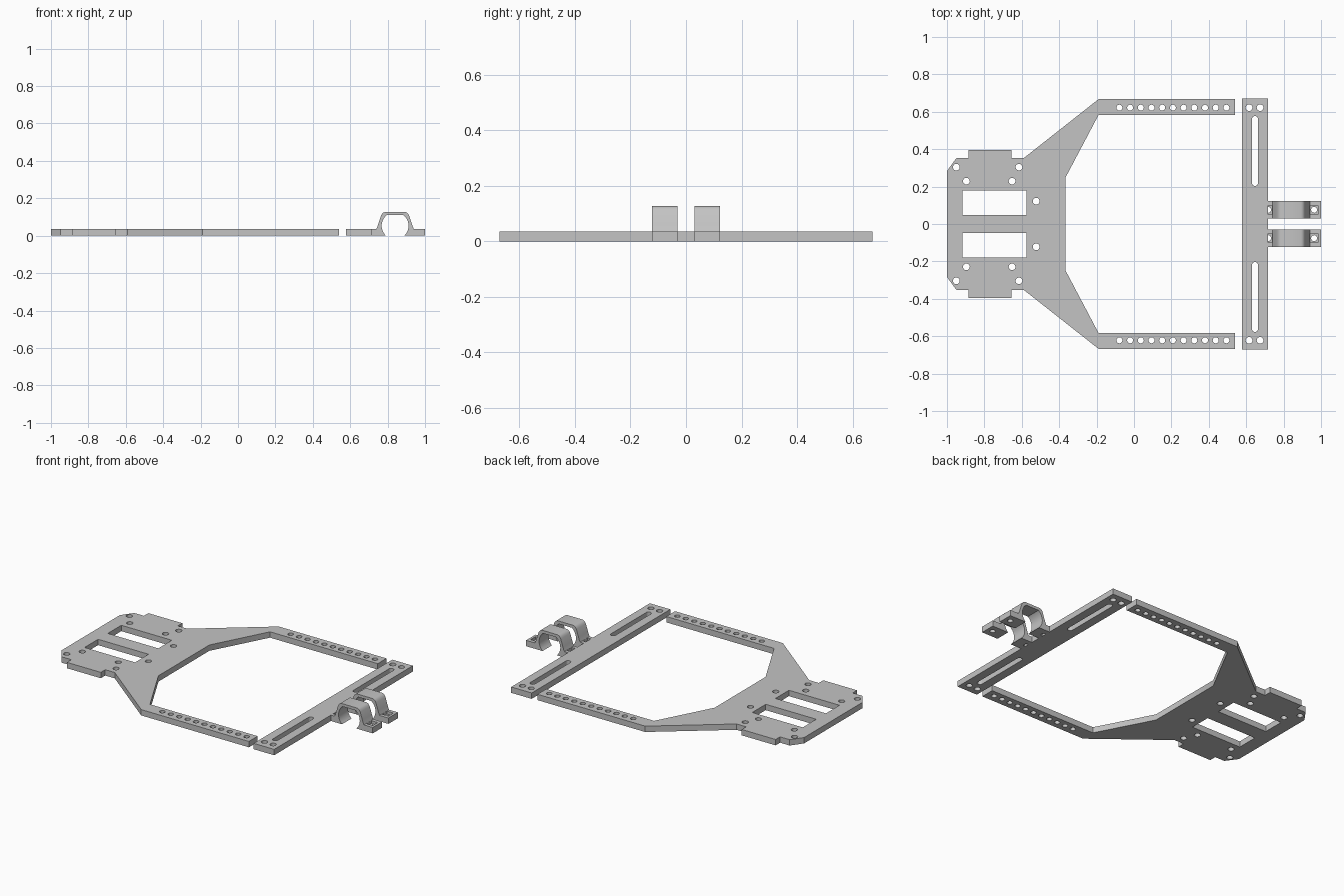
import bpy, bmesh
from math import sin, cos, pi, radians
from mathutils import Matrix

cube = bpy.data.objects.get("Cube")
if cube:
    bpy.data.objects.remove(cube, do_unlink=True)

THICK = 0.036
GREY = (0.55, 0.55, 0.55, 1)
grey = bpy.data.materials.new("plain grey")
grey.use_nodes = True
grey.diffuse_color = GREY
grey.node_tree.nodes["Principled BSDF"].inputs["Base Color"].default_value = GREY


def circle(x, y, r, n=24):
    return [(x + r * cos(2 * pi * i / n), y + r * sin(2 * pi * i / n)) for i in range(n)]


def rect(x0, x1, y0, y1):
    return [(x0, y0), (x1, y0), (x1, y1), (x0, y1)]


def slot(x, y0, y1, r, n=10):
    top = [(x + r * cos(pi * i / n), y1 - r + r * sin(pi * i / n)) for i in range(n + 1)]
    low = [(x - r * cos(pi * i / n), y0 + r - r * sin(pi * i / n)) for i in range(n + 1)]
    return top + low


def flip_y(loop):
    return [(x, -y) for x, y in loop]


def extrude(name, loops, depth, matrix):
    """Fill the first loop, leave the others as holes, and extrude."""
    curve = bpy.data.curves.new(name, "CURVE")
    curve.dimensions = "2D"
    curve.fill_mode = "BOTH"
    curve.extrude = depth / 2
    for loop in loops:
        spline = curve.splines.new("POLY")
        spline.points.add(len(loop) - 1)
        for point, (x, y) in zip(spline.points, loop):
            point.co = (x, y, 0, 1)
        spline.use_cyclic_u = True
    temp = bpy.data.objects.new(name + " outline", curve)
    mesh = bpy.data.meshes.new_from_object(temp)
    bpy.data.objects.remove(temp)
    bm = bmesh.new()
    bm.from_mesh(mesh)
    bmesh.ops.remove_doubles(bm, verts=bm.verts, dist=1e-5)
    bm.transform(matrix)
    bmesh.ops.recalc_face_normals(bm, faces=bm.faces)
    for face in bm.faces:
        face.smooth = False
    bm.to_mesh(mesh)
    bm.free()
    mesh.materials.clear()
    mesh.materials.append(grey)
    obj = bpy.data.objects.new(name, mesh)
    bpy.context.collection.objects.link(obj)
    return obj


def smooth(obj):
    bpy.ops.object.select_all(action="DESELECT")
    obj.select_set(True)
    bpy.context.view_layer.objects.active = obj
    bpy.ops.object.shade_smooth_by_angle(angle=radians(30))


flat = Matrix.Translation((0, 0, THICK / 2))

# Forked base plate: mirrored outline, windows, mounting holes, arm holes
half = [(-1, 0.283), (-0.95, 0.352), (-0.885, 0.352), (-0.885, 0.395),
        (-0.655, 0.395), (-0.655, 0.352), (-0.59, 0.352), (-0.19, 0.667),
        (0.541, 0.667), (0.541, 0.582), (-0.19, 0.582), (-0.367, 0.247)]
holes = [rect(-0.917, -0.574, 0.047, 0.178)]
for x, y in [(-0.95, 0.304), (-0.896, 0.229), (-0.615, 0.304),
             (-0.652, 0.229), (-0.523, 0.122)]:
    holes.append(circle(x, y, 0.018))
for i in range(11):
    holes.append(circle(-0.078 + i * 0.0572, 0.622, 0.016))
outline = half + flip_y(half)[::-1]
smooth(extrude("forked_plate", [outline] + holes + [flip_y(h) for h in holes], THICK, flat))

# Cross bar with adjustment slots
holes = [circle(0.615, 0.622, 0.018), circle(0.674, 0.622, 0.018),
         slot(0.647, 0.203, 0.577, 0.016)]
smooth(extrude("cross_bar", [rect(0.577, 0.716, -0.672, 0.672)]
               + holes + [flip_y(h) for h in holes], THICK, flat))

# Tube clamps: mirrored arch profile with a round bore and flat crown
MID, BORE, BORE_Z = 0.84, 0.072, 0.053
side = [(0.053, 0.127), (0.062, 0.124), (0.069, 0.118), (0.075, 0.108),
        (0.09, 0.062), (0.094, 0.05), (0.1, THICK), (0.16, THICK), (0.16, 0)]
for i in range(17):
    a = radians(-47.4 + i * 99.4 / 16)
    side.append((BORE * cos(a), max(0, BORE_Z + BORE * sin(a))))
profile = [(MID + x, z) for x, z in side] + [(MID - x, z) for x, z in reversed(side)]

for name, y in (("left_clamp", 0.076), ("right_clamp", -0.076)):
    upright = Matrix.Translation((0, y, 0)) @ Matrix.Rotation(pi / 2, 4, "X")
    clamp = extrude(name, [profile], 0.092, upright)
    # Screw holes with square nut pockets in the feet
    for x in (MID - 0.123, MID + 0.123):
        pocket = rect(x - 0.022, x + 0.022, y - 0.024, y + 0.024)
        for label, loop, z in (("screw_cutter", circle(x, y, 0.016), 0.0),
                               ("pocket_cutter", pocket, 0.048)):
            depth = 0.1 if label == "screw_cutter" else 0.06
            cutter = extrude(label, [loop], depth, Matrix.Translation((0, 0, z)))
            cutter.hide_render = True
            cut = clamp.modifiers.new(label, "BOOLEAN")
            cut.operation = "DIFFERENCE"
            cut.solver = "EXACT"
            cut.object = cutter
            bpy.context.view_layer.objects.active = clamp
            bpy.ops.object.modifier_apply(modifier=cut.name)
            bpy.data.objects.remove(cutter, do_unlink=True)
    smooth(clamp)
